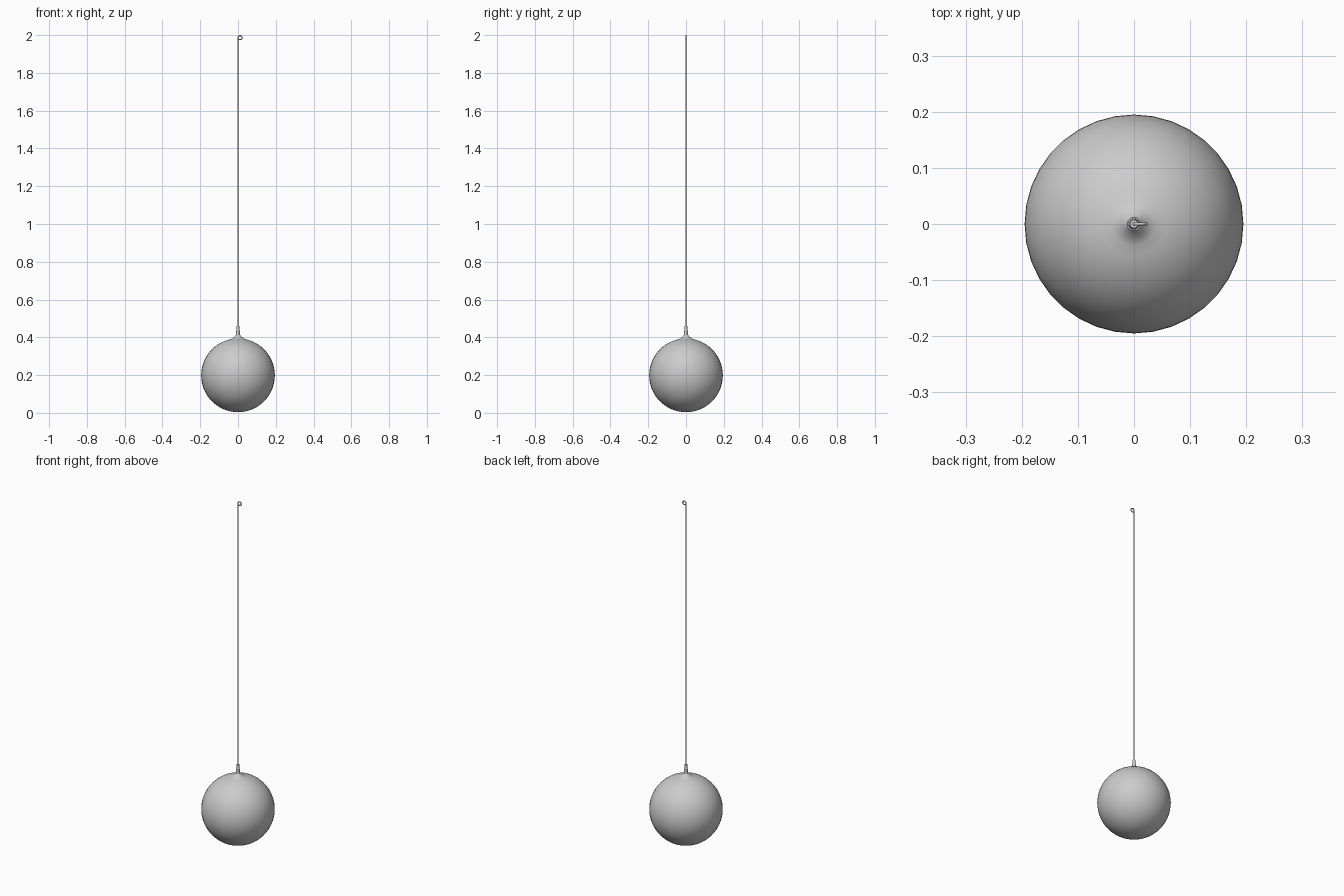
import bpy, bmesh
from math import sin, cos, pi

if "Cube" in bpy.data.objects:
    bpy.data.objects.remove(bpy.data.objects["Cube"])


def lathe(name, profile, sides):
    """Revolve (radius, z) points around the z axis."""
    bm = bmesh.new()
    rings = []
    for r, z in profile:
        if r == 0:
            rings.append([bm.verts.new((0, 0, z))])
        else:
            rings.append([bm.verts.new((r * cos(2 * pi * i / sides), r * sin(2 * pi * i / sides), z))
                          for i in range(sides)])
    for a, b in zip(rings, rings[1:]):
        for i in range(sides):
            j = (i + 1) % sides
            quad = [a[i % len(a)], a[j % len(a)], b[j % len(b)], b[i % len(b)]]
            bm.faces.new(list(dict.fromkeys(quad)))
    bmesh.ops.recalc_face_normals(bm, faces=bm.faces)
    mesh = bpy.data.meshes.new(name)
    bm.to_mesh(mesh)
    bm.free()
    obj = bpy.data.objects.new(name, mesh)
    bpy.context.collection.objects.link(obj)
    bpy.context.view_layer.objects.active = obj
    bpy.ops.object.select_all(action='DESELECT')
    obj.select_set(True)
    bpy.ops.object.shade_smooth_by_angle(angle=0.7)
    return obj


# Globe shade, flaring up into a short neck
R, CZ = 0.195, 0.199
globe = [(0, CZ - R)]
globe += [(R * sin(pi * i / 32), CZ - R * cos(pi * i / 32)) for i in range(1, 31)]
globe += [(0.027, 0.396), (0.021, 0.402), (0.014, 0.408), (0.012, 0.412), (0, 0.412)]
lathe("globe_shade", globe, 36)

# Socket sleeve between globe and cord
lathe("socket_sleeve", [(0, 0.405), (0.010, 0.405), (0.010, 0.42), (0.0085, 0.45),
                        (0.0075, 0.46), (0, 0.46)], 24)

# Hanging cord ending in a small closed loop
curve = bpy.data.curves.new("cord", 'CURVE')
curve.dimensions = '3D'
curve.bevel_depth = 0.003
curve.bevel_resolution = 2
curve.use_fill_caps = True
loop_r, loop_z = 0.0105, 1.9865
path = [(0, 0.45), (0, 1.2), (0, 1.9)]
path += [(loop_r - loop_r * cos(2 * pi * i / 24), loop_z + loop_r * sin(2 * pi * i / 24))
         for i in range(24)]
spline = curve.splines.new('POLY')
spline.points.add(len(path) - 1)
for p, (x, z) in zip(spline.points, path):
    p.co = (x, 0, z, 1)
cord = bpy.data.objects.new("cord", curve)
bpy.context.collection.objects.link(cord)
